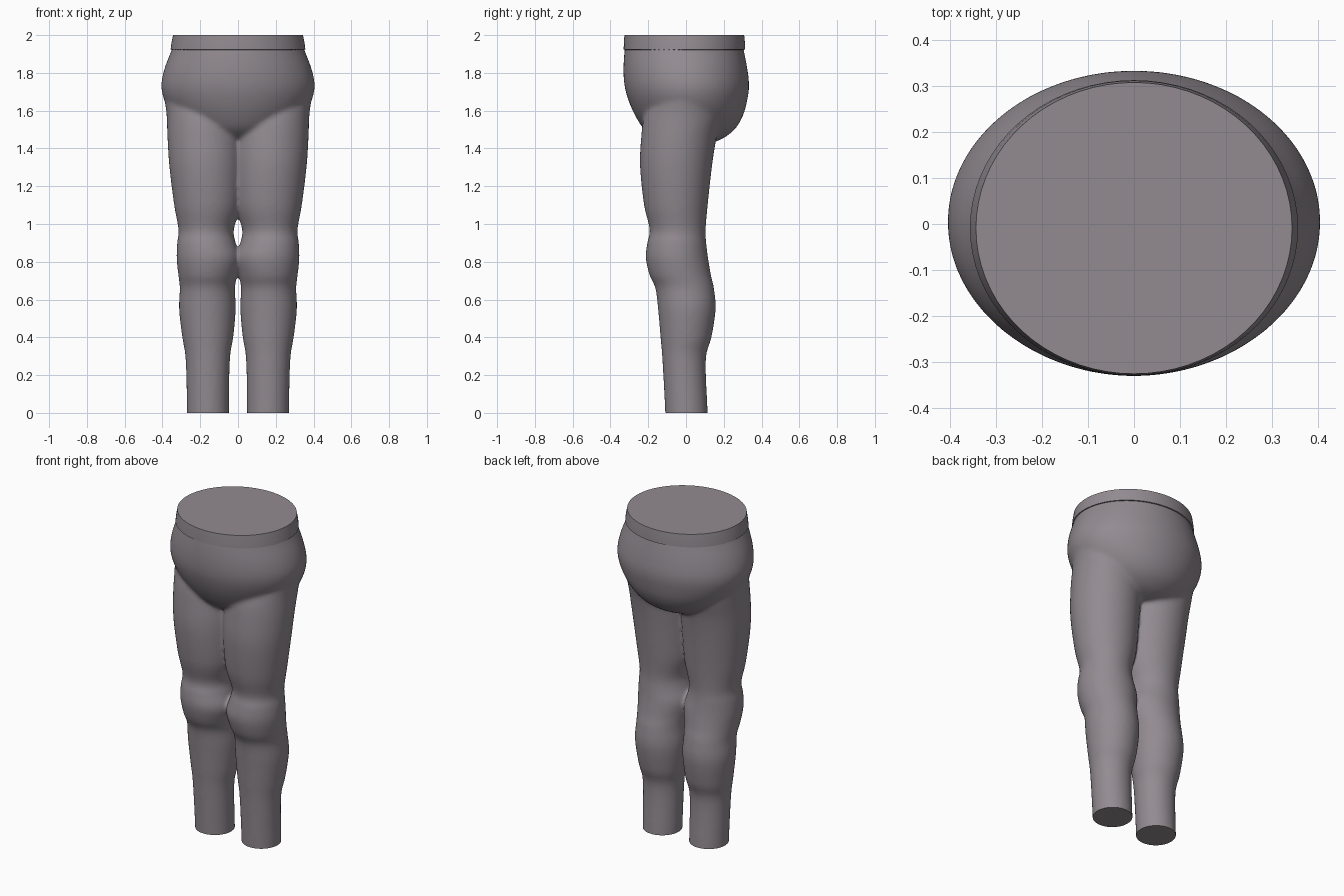
import bpy
import bmesh
from math import cos, sin, pi, radians

cube = bpy.data.objects.get("Cube")
if cube:
    bpy.data.objects.remove(cube)

fabric = bpy.data.materials.new("mauve grey fabric")
fabric.use_nodes = True
fabric.diffuse_color = (0.29, 0.26, 0.285, 1)
fabric.node_tree.nodes["Principled BSDF"].inputs["Base Color"].default_value = fabric.diffuse_color
SIDES = 72


def spline(a, b, c, d, t):
    """Catmull-Rom blend of four rings."""
    return [0.5 * (2 * q + (r - p) * t + (2 * p - 5 * q + 4 * r - s) * t * t
                   + (3 * q - p - 3 * r + s) * t ** 3) for p, q, r, s in zip(a, b, c, d)]


def loft(bm, keys, side=1, steps=5):
    """Closed tube through oval rings given as z, x min, x max, y min, y max."""
    n = len(keys)
    rows = [spline(keys[max(i - 1, 0)], keys[i], keys[i + 1], keys[min(i + 2, n - 1)], k / steps)
            for i in range(n - 1) for k in range(steps)] + [keys[-1]]
    rings = []
    for z, x0, x1, y0, y1 in rows:
        cx, cy, rx, ry = (x0 + x1) / 2, (y0 + y1) / 2, (x1 - x0) / 2, (y1 - y0) / 2
        angles = [2 * pi * j / SIDES for j in range(SIDES)]
        rings.append([bm.verts.new((side * (cx + rx * cos(a)), cy + ry * sin(a), z)) for a in angles])
    faces = [bm.faces.new((p[j], p[(j + 1) % SIDES], q[(j + 1) % SIDES], q[j]))
             for p, q in zip(rings, rings[1:]) for j in range(SIDES)]
    faces += [bm.faces.new(rings[0][::-1]), bm.faces.new(rings[-1])]
    if side < 0:
        bmesh.ops.reverse_faces(bm, faces=faces)


def make_object(name, bm):
    mesh = bpy.data.meshes.new(name)
    bm.to_mesh(mesh)
    bm.free()
    mesh.materials.append(fabric)
    obj = bpy.data.objects.new(name, mesh)
    bpy.context.collection.objects.link(obj)
    return obj


def smooth(obj, angle):
    bpy.ops.object.select_all(action="DESELECT")
    obj.select_set(True)
    bpy.context.view_layer.objects.active = obj
    bpy.ops.object.shade_smooth_by_angle(angle=radians(angle))


# Leg from below the hem up into the hip
leg = [
    (-0.08, 0.048, 0.27, -0.11, 0.115),
    (0.0, 0.048, 0.27, -0.11, 0.115),
    (0.28, 0.043, 0.277, -0.125, 0.105),
    (0.40, 0.025, 0.295, -0.135, 0.135),
    (0.55, 0.012, 0.312, -0.148, 0.157),
    (0.66, 0.016, 0.308, -0.162, 0.148),
    (0.73, 0.004, 0.316, -0.193, 0.132),
    (0.82, -0.012, 0.325, -0.213, 0.117),
    (0.90, 0.012, 0.322, -0.205, 0.107),
    (0.97, 0.022, 0.315, -0.192, 0.104),
    (1.10, -0.012, 0.338, -0.222, 0.115),
    (1.30, -0.025, 0.363, -0.243, 0.137),
    (1.45, -0.025, 0.373, -0.238, 0.16),
    (1.58, -0.02, 0.378, -0.22, 0.19),
    (1.70, 0.0, 0.39, -0.17, 0.18),
    (1.80, 0.06, 0.35, -0.10, 0.12),
]

# Hips, belly and seat
hips = [
    (1.425, -0.06, 0.06, -0.06, 0.12),
    (1.45, -0.19, 0.19, -0.15, 0.19),
    (1.50, -0.275, 0.275, -0.22, 0.257),
    (1.57, -0.34, 0.34, -0.267, 0.30),
    (1.65, -0.388, 0.388, -0.303, 0.323),
    (1.73, -0.406, 0.406, -0.325, 0.334),
    (1.82, -0.39, 0.39, -0.331, 0.325),
    (1.92, -0.352, 0.352, -0.325, 0.306),
    (1.97, -0.335, 0.335, -0.315, 0.295),
]

# Fuse both legs and the hips into one soft body
bm = bmesh.new()
loft(bm, leg)
loft(bm, leg, side=-1)
loft(bm, hips)
source = make_object("body_source", bm)
remesh = source.modifiers.new("fuse", "REMESH")
remesh.mode = "VOXEL"
remesh.voxel_size = 0.011
relax = source.modifiers.new("relax", "SMOOTH")
relax.factor = 0.5
relax.iterations = 10
bpy.context.view_layer.update()
fused = source.evaluated_get(bpy.context.evaluated_depsgraph_get())
bm = bmesh.new()
bm.from_mesh(fused.to_mesh())
bpy.data.objects.remove(source)

# Cut the hems flat on the floor and close them
cut = bmesh.ops.bisect_plane(bm, geom=bm.verts[:] + bm.edges[:] + bm.faces[:],
                             plane_co=(0, 0, 0), plane_no=(0, 0, -1), clear_outer=True)
rim = [e for e in cut["geom_cut"] if isinstance(e, bmesh.types.BMEdge)]
bmesh.ops.holes_fill(bm, edges=rim, sides=0)
smooth(make_object("trouser_legs_and_hips", bm), 50)

# Waistband with a small overhang above the hips
bm = bmesh.new()
loft(bm, [
    (1.922, -0.345, 0.345, -0.32, 0.302),
    (1.923, -0.357, 0.357, -0.33, 0.313),
    (1.96, -0.352, 0.352, -0.329, 0.312),
    (2.0, -0.344, 0.344, -0.326, 0.308),
], steps=1)
smooth(make_object("waistband", bm), 35)
